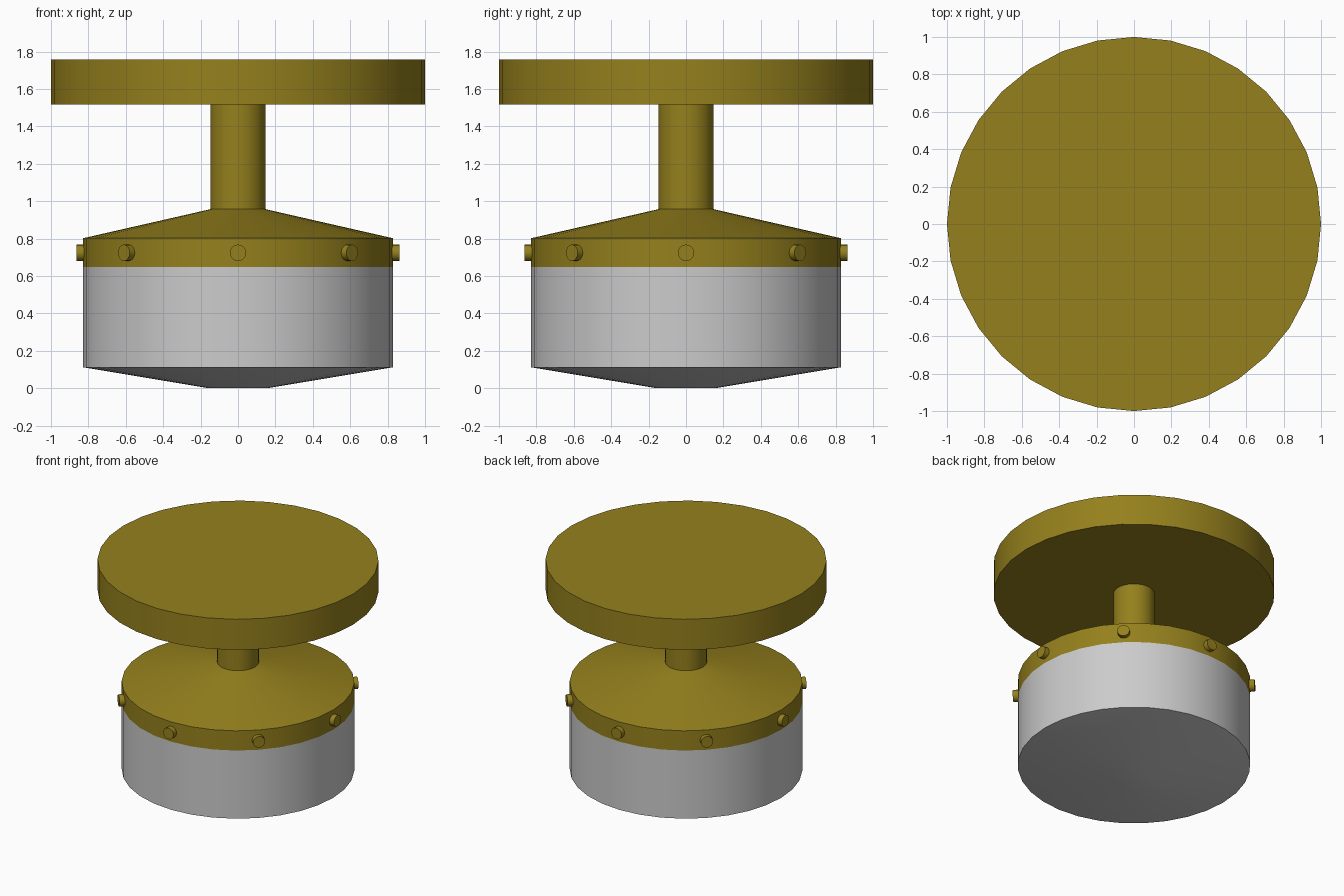
import bpy, bmesh, math
from mathutils import Matrix

if "Cube" in bpy.data.objects:
    bpy.data.objects.remove(bpy.data.objects["Cube"])

brass = bpy.data.materials.new("brass")
brass.diffuse_color = (0.30, 0.217, 0.012, 1)
brass.use_nodes = True
brass.node_tree.nodes["Principled BSDF"].inputs["Base Color"].default_value = brass.diffuse_color


def finish(name, bm, mat=None):
    bmesh.ops.recalc_face_normals(bm, faces=bm.faces)
    me = bpy.data.meshes.new(name)
    bm.to_mesh(me)
    bm.free()
    ob = bpy.data.objects.new(name, me)
    bpy.context.collection.objects.link(ob)
    if mat:
        me.materials.append(mat)
    bpy.ops.object.select_all(action='DESELECT')
    ob.select_set(True)
    bpy.context.view_layer.objects.active = ob
    bpy.ops.object.shade_smooth_by_angle(angle=math.radians(30))
    return ob


def lathe(name, profile, mat=None, sides=32, cap_bottom=True, cap_top=True):
    """Revolve (radius, z) points around the z axis."""
    bm = bmesh.new()
    rings = [[bm.verts.new((r * math.cos(math.tau * i / sides),
                            r * math.sin(math.tau * i / sides), z))
              for i in range(sides)] for r, z in profile]
    for a, b in zip(rings, rings[1:]):
        for i in range(sides):
            j = (i + 1) % sides
            bm.faces.new((a[i], a[j], b[j], b[i]))
    if cap_bottom:
        bm.faces.new(rings[0])
    if cap_top:
        bm.faces.new(rings[-1])
    return finish(name, bm, mat)


# Glass shade with shallow tapered underside
lathe("glass_shade", [(0.155, 0), (0.828, 0.112), (0.828, 0.647)], cap_top=False)

# Fitter band, sloping cover and stem
lathe("fitter_and_stem", [(0.828, 0.647), (0.828, 0.802), (0.148, 0.957), (0.148, 1.517)],
      brass, cap_bottom=False, cap_top=False)

# Ceiling plate
lathe("ceiling_plate", [(1.0, 1.517), (1.0, 1.758)], brass)

# Eight screws around the band
for k in range(8):
    bm = bmesh.new()
    place = (Matrix.Rotation(k * math.tau / 8, 4, 'Z')
             @ Matrix.Translation((0.833, 0, 0.724))
             @ Matrix.Rotation(math.pi / 2, 4, 'Y'))
    bmesh.ops.create_cone(bm, cap_ends=True, segments=16, radius1=0.044,
                          radius2=0.044, depth=0.06, matrix=place)
    finish(f"screw_{k + 1}", bm, brass)
